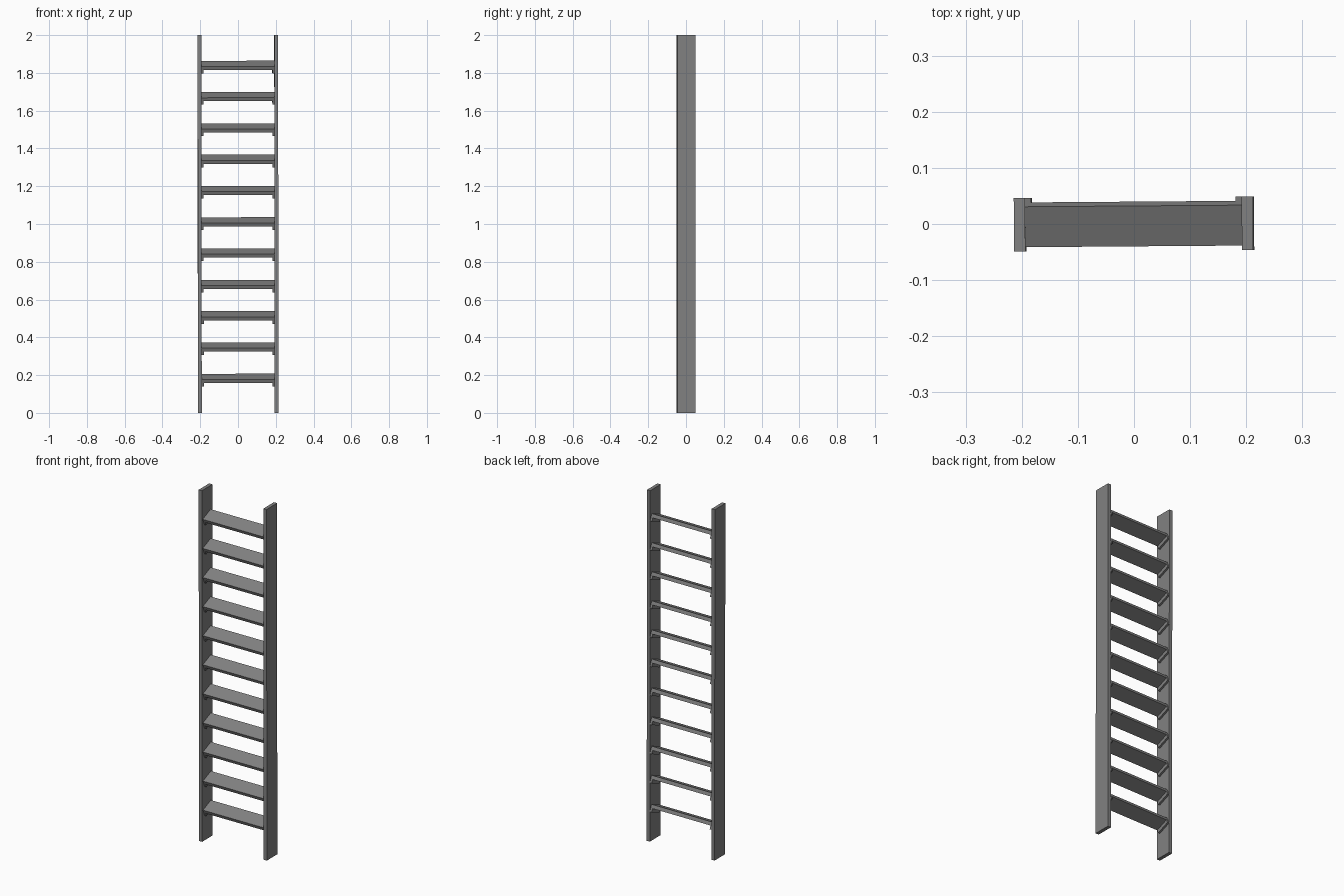
import bpy
import math
from mathutils import Matrix

cube = bpy.data.objects.get("Cube")
if cube:
    bpy.data.objects.remove(cube, do_unlink=True)

# One grey metal for the whole ladder
metal = bpy.data.materials.new("grey_metal")
metal.use_nodes = True
colour = (0.22, 0.22, 0.22, 1.0)
metal.diffuse_color = colour
metal.node_tree.nodes["Principled BSDF"].inputs["Base Color"].default_value = colour

# The ladder stands very slightly turned and leaning
POSE = (Matrix.Translation((0, 0, 1))
        @ Matrix.Rotation(math.radians(0.43), 4, 'Z')
        @ Matrix.Rotation(-0.001, 4, 'Y')
        @ Matrix.Translation((0, 0, -1)))
PITCH = Matrix.Rotation(math.radians(22.6), 4, 'X')


def box(name, size, matrix):
    bpy.ops.mesh.primitive_cube_add(size=1)
    obj = bpy.context.object
    obj.name = name
    obj.data.transform(POSE @ matrix @ Matrix.Diagonal((*size, 1)))
    obj.data.materials.append(metal)
    return obj


# Two flat side rails
for side, sx in (("left", 1), ("right", -1)):
    box(side + "_rail", (0.02, 0.095, 2.0), Matrix.Translation((sx * 0.203, 0, 1)))

# Pitched treads, each carried by a cleat on either rail
TREADS = 11
THICK = 0.02
for i in range(TREADS):
    place = Matrix.Translation((0, 0, 0.183 + 0.1657 * i)) @ PITCH
    box(f"tread_{i + 1}", (0.388, 0.078, THICK), place)
    for side, sx in (("left", 1), ("right", -1)):
        under = Matrix.Translation((sx * 0.188, 0, -THICK))
        box(f"{side}_cleat_{i + 1}", (0.012, 0.078, THICK), place @ under)
